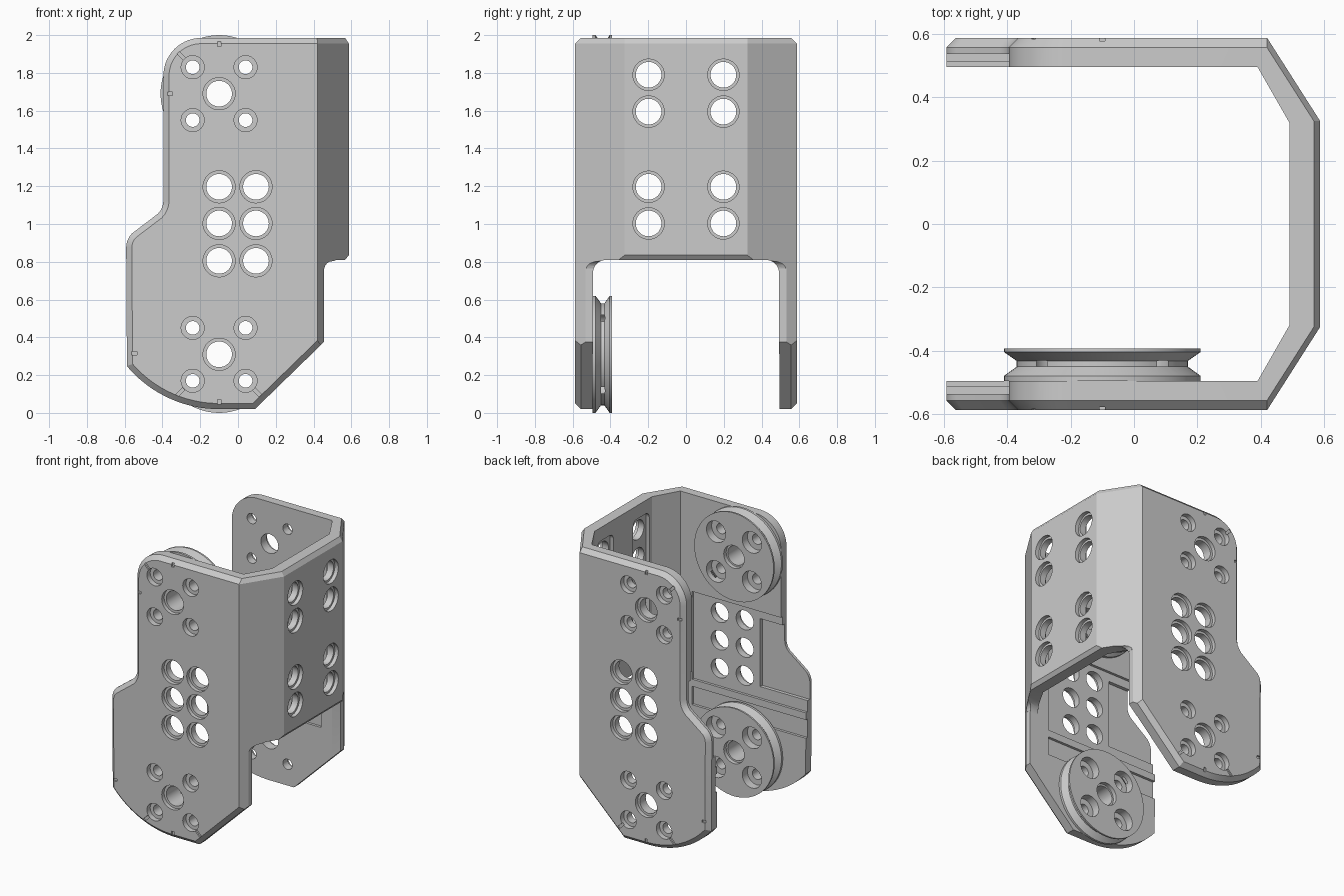
import bpy, bmesh
from math import sin, cos, pi, radians
from mathutils import Vector, Matrix

if "Cube" in bpy.data.objects:
    bpy.data.objects.remove(bpy.data.objects["Cube"])


def loft(bm, rings):
    """Skin a closed solid through rings of equal point count."""
    rows = [[bm.verts.new(p) for p in r] for r in rings]
    n = len(rows[0])
    for a, b in zip(rows, rows[1:]):
        for i in range(n):
            bm.faces.new((a[i], a[(i + 1) % n], b[(i + 1) % n], b[i]))
    bm.faces.new(rows[0])
    bm.faces.new(rows[-1])


def box(bm, lo, hi):
    (x0, y0, z0), (x1, y1, z1) = lo, hi
    loft(bm, [[(x0, y0, z), (x1, y0, z), (x1, y1, z), (x0, y1, z)] for z in (z0, z1)])


def lathe(bm, axis, centre, steps, n=40):
    """Turned solid along 'x' or 'y'; steps are (position, radius)."""
    rings = []
    for p, r in steps:
        pts = [(centre[0] + r * cos(2 * pi * i / n), centre[1] + r * sin(2 * pi * i / n)) for i in range(n)]
        rings.append([(u, p, v) if axis == 'y' else (p, u, v) for u, v in pts])
    loft(bm, rings)


def finish(bm, name):
    bmesh.ops.recalc_face_normals(bm, faces=bm.faces[:])
    me = bpy.data.meshes.new(name)
    bm.to_mesh(me)
    bm.free()
    ob = bpy.data.objects.new(name, me)
    bpy.context.collection.objects.link(ob)
    return ob


def boolean(ob, cutter, op='DIFFERENCE', overlap=False):
    cutter.hide_render = True
    m = ob.modifiers.new("cut", 'BOOLEAN')
    m.operation, m.object, m.solver, m.use_self = op, cutter, 'EXACT', overlap
    dg = bpy.context.evaluated_depsgraph_get()
    ob_mesh = bpy.data.meshes.new_from_object(ob.evaluated_get(dg))
    ob.modifiers.clear()
    ob.data = ob_mesh
    bpy.data.objects.remove(cutter)


def arc(cx, cz, r, a0, a1, n):
    return [(cx + r * cos(radians(a0 + (a1 - a0) * i / n)),
             cz + r * sin(radians(a0 + (a1 - a0) * i / n))) for i in range(n + 1)]


def inset(pts, d):
    """Mitred inward offset of a counter-clockwise outline."""
    out = []
    for i, p in enumerate(pts):
        a, p, b = Vector(pts[i - 1]), Vector(p), Vector(pts[(i + 1) % len(pts)])
        e, f = (p - a).normalized(), (b - p).normalized()
        n1, n2 = Vector((-e.y, e.x)), Vector((-f.y, f.x))
        out.append(p + (n1 + n2) * d / (1 + n1.dot(n2)))
    return out


# U-shaped channel, top edge chamfered on the outside of the web
outer = [(-.8, -.587), (.42, -.587), (.587, -.325), (.587, .325), (.42, .587), (-.8, .587)]
inner = [(-.8, .495), (.39, .495), (.49, .32), (.49, -.32), (.39, -.495), (-.8, -.495)]
bm = bmesh.new()
loft(bm, [[(x - (s if x > 0 else 0), y, z) for x, y in outer] + [(x, y, z) for x, y in inner]
          for z, s in ((-.1, 0), (1.955, 0), (2.005, .033))])
bracket = finish(bm, "bracket")

# side outline, chamfered along the outer faces
outline = (arc(-.1, .657, .637, 220, 270, 18) + [(.09, .02), (.455, .375), (.455, .765)]
           + arc(.5, .76, .043, 175, 90, 4) + [(.8, .803), (.8, 1.985)]
           + arc(-.195, 1.785, .2, 90, 180, 14)
           + arc(-.495, 1.125, .1, 0, -45, 4) + arc(-.485, .875, .107, 135, 180, 5))
bm = bmesh.new()
loft(bm, [[(x, y, z) for x, z in inset(outline, d)]
          for y, d in ((-.607, .05), (-.557, 0), (.557, 0), (.607, .05))])
boolean(bracket, finish(bm, "outline_cutter"), 'INTERSECT')

# rounded opening under the web
bm = bmesh.new()
win = [(-.493, -.2), (.493, -.2)] + arc(.423, .74, .07, 0, 90, 6) + arc(-.423, .74, .07, 90, 180, 6)
loft(bm, [[(x, y, z + (f if z > .5 else 0)) for y, z in win]
          for x, f in ((.37, 0), (.567, 0), (.607, .05))])
boolean(bracket, finish(bm, "opening_cutter"))

# shallow pockets inside both side plates and the web
bm = bmesh.new()
for s in (-1, 1):
    for x1, z0, z1, depth in ((.3, .68, 1.3, .513), (-.22, .76, 1.24, .537), (.3, .5, .63, .513)):
        ys = sorted((s * .43, s * depth))
        box(bm, (-.8, ys[0], z0), (x1, ys[1], z1))
    slot = [(s * .2 + u, v) for u, v in
            arc(.05, 1.85, .04, 0, 90, 4) + arc(-.05, 1.85, .04, 90, 180, 4)
            + arc(-.05, .95, .04, 180, 270, 4) + arc(.05, .95, .04, 270, 360, 4)]
    loft(bm, [[(x, y, z) for y, z in slot] for x in (.45, .515)])
boolean(bracket, finish(bm, "pocket_cutter"), overlap=True)

# stepped screw holes
hubs = (.31, 1.69)
bm = bmesh.new()
corners = [(-.1 + dx, dz) for dx in (-.14, .14) for dz in (-.14, .14)]
for s in (-1, 1):
    def hole(x, z, r, rim, depth):
        lathe(bm, 'y', (x, z), [(s * .65, rim), (s * depth, rim), (s * depth, r), (s * .44, r)])
    for z in hubs:
        hole(-.1, z, .068, .085, .56)
        for x, dz in corners:
            hole(x, z + dz, .036, .061, .55)
    for x in (-.1, .095):
        for z in (.805, 1.003, 1.197):
            hole(x, z, .068, .085, .56)
    for z in (1.003, 1.197, 1.595, 1.79):
        lathe(bm, 'x', (s * .198, z), [(.65, .083), (.56, .083), (.56, .068), (.42, .068)])
boolean(bracket, finish(bm, "hole_cutter"))

# small alignment notches around the hubs: x, z, angle
bm = bmesh.new()
for s in (-1, 1):
    for x, z, a in ((-.1, 1.953, 90), (-.36, 1.69, 0), (-.55, .315, 0), (-.1, .058, 90),
                    (-.305, .11, 45), (.1, .11, -45), (-.3, 1.89, -45)):
        m = (Matrix.Translation((x, s * .587, z)) @ Matrix.Rotation(radians(-a), 4, 'Y')
             @ Matrix.Diagonal((.05 if a % 90 else .028, .02, .018, 1)))
        bmesh.ops.create_cube(bm, size=1, matrix=m)
boolean(bracket, finish(bm, "notch_cutter"))

# grooved round hubs on the inner face of the front plate
parts = [bracket]
for z, name in zip(hubs, ("lower_hub", "upper_hub")):
    bm = bmesh.new()
    lathe(bm, 'y', (-.1, z), [(-.495, .31), (-.479, .31), (-.45, .27), (-.432, .27),
                              (-.404, .31), (-.392, .31)], 72)
    hub = finish(bm, name)
    bm = bmesh.new()
    lathe(bm, 'y', (-.1, z), [(-.55, .068), (-.42, .068), (-.42, .08), (-.3, .08)])
    for x, dz in corners:
        lathe(bm, 'y', (x, z + dz), [(-.55, .036), (-.45, .036), (-.45, .075), (-.3, .075)])
    boolean(hub, finish(bm, "hub_hole_cutter"))
    parts.append(hub)

# smooth curved walls, keep edges crisp
bpy.ops.object.select_all(action='DESELECT')
for ob in parts:
    ob.select_set(True)
bpy.context.view_layer.objects.active = bracket
bpy.ops.object.shade_smooth_by_angle(angle=radians(25))
